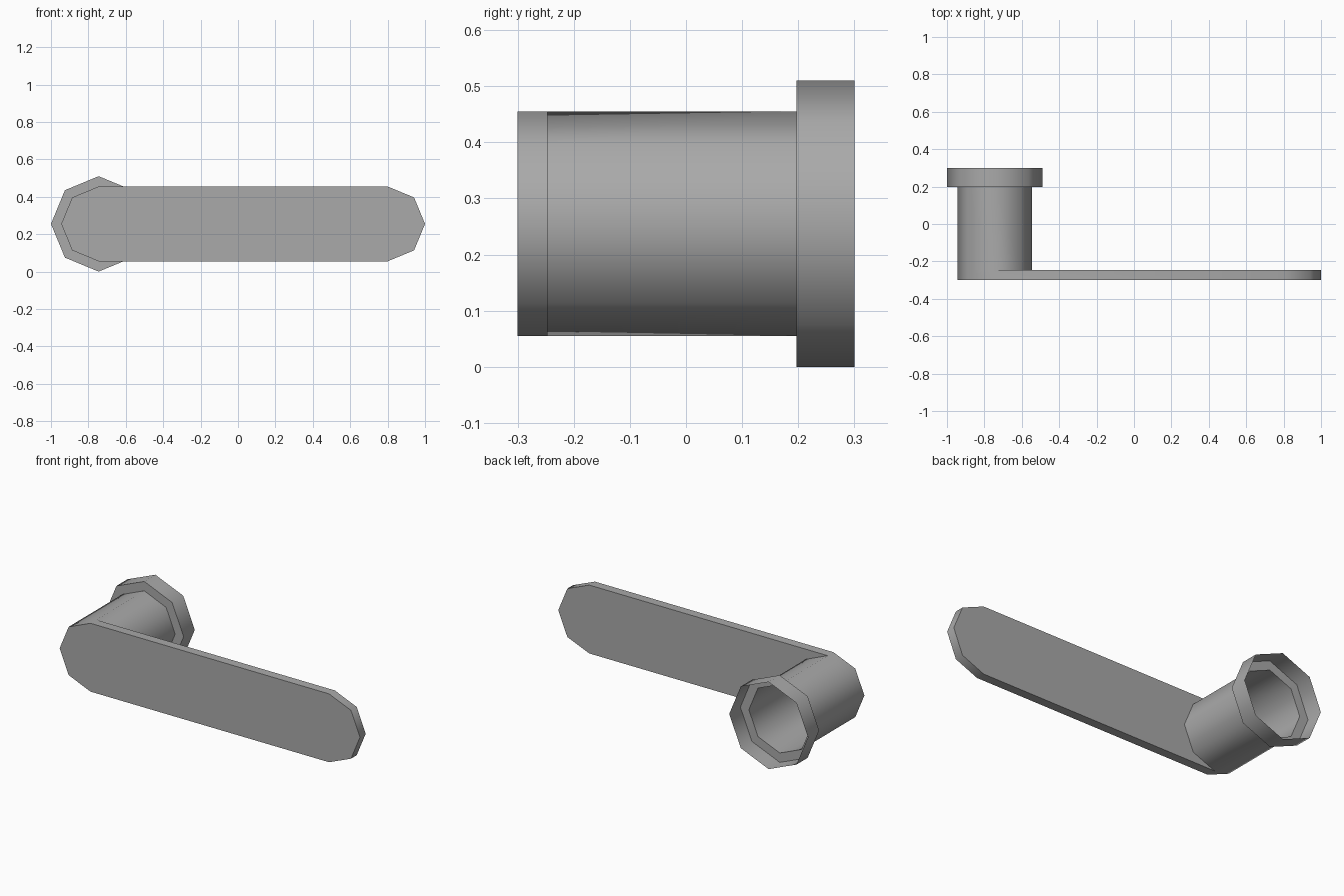
import bpy, bmesh, math

cube = bpy.data.objects.get("Cube")
if cube:
    bpy.data.objects.remove(cube, do_unlink=True)

HUB_X, TIP_X, MID_Z = -0.745, 0.8, 0.255
NECK_R, COLLAR_R = 0.2, 0.255
FRONT, ARM_BACK, STEP, BACK = -0.3, -0.247, 0.197, 0.3

grey = bpy.data.materials.new("plain grey")
grey.use_nodes = True
colour = (0.4, 0.4, 0.4, 1)
grey.diffuse_color = colour
grey.node_tree.nodes["Principled BSDF"].inputs["Base Color"].default_value = colour

bm = bmesh.new()


def arc(cx, radius, y, first, last):
    """Octagon corners from step first to step last, anticlockwise from the front."""
    return [bm.verts.new((cx + radius * math.cos(i * math.pi / 4), y,
                          MID_Z + radius * math.sin(i * math.pi / 4)))
            for i in range(first, last + 1)]


def bridge(a, b):
    """Join two closed loops with quads."""
    for i in range(len(a)):
        j = (i + 1) % len(a)
        bm.faces.new((a[i], a[j], b[j], b[i]))


# Arm: rounded bar outline, front face and rim
front = arc(TIP_X, NECK_R, FRONT, -2, 2) + arc(HUB_X, NECK_R, FRONT, 2, 6)
tip = arc(TIP_X, NECK_R, ARM_BACK, -2, 2)
hub_outer = arc(HUB_X, NECK_R, ARM_BACK, 2, 6)
hub_inner = arc(HUB_X, NECK_R, ARM_BACK, -1, 1)
bm.faces.new(front)
bridge(front, tip + hub_outer)

# Back of the arm, cut around the neck
bm.faces.new(tip + [hub_outer[0]] + hub_inner[::-1] + [hub_outer[-1]])

# Hollow neck, step and open collar
rings = [hub_inner + hub_outer]
for radius, y in ((NECK_R, STEP), (COLLAR_R, STEP), (COLLAR_R, BACK)):
    rings.append(arc(HUB_X, radius, y, -1, 6))
for a, b in zip(rings, rings[1:]):
    bridge(a, b)

bmesh.ops.recalc_face_normals(bm, faces=bm.faces)
# Keep the front plate facing forward
plate = min(bm.faces, key=lambda f: f.calc_center_median().y)
if plate.normal.y > 0:
    bmesh.ops.reverse_faces(bm, faces=bm.faces)

mesh = bpy.data.meshes.new("lever_handle")
bm.to_mesh(mesh)
bm.free()
mesh.materials.append(grey)
handle = bpy.data.objects.new("lever_handle", mesh)
bpy.context.collection.objects.link(handle)

bpy.context.view_layer.objects.active = handle
handle.select_set(True)
bpy.ops.object.shade_smooth_by_angle(angle=math.radians(50))
